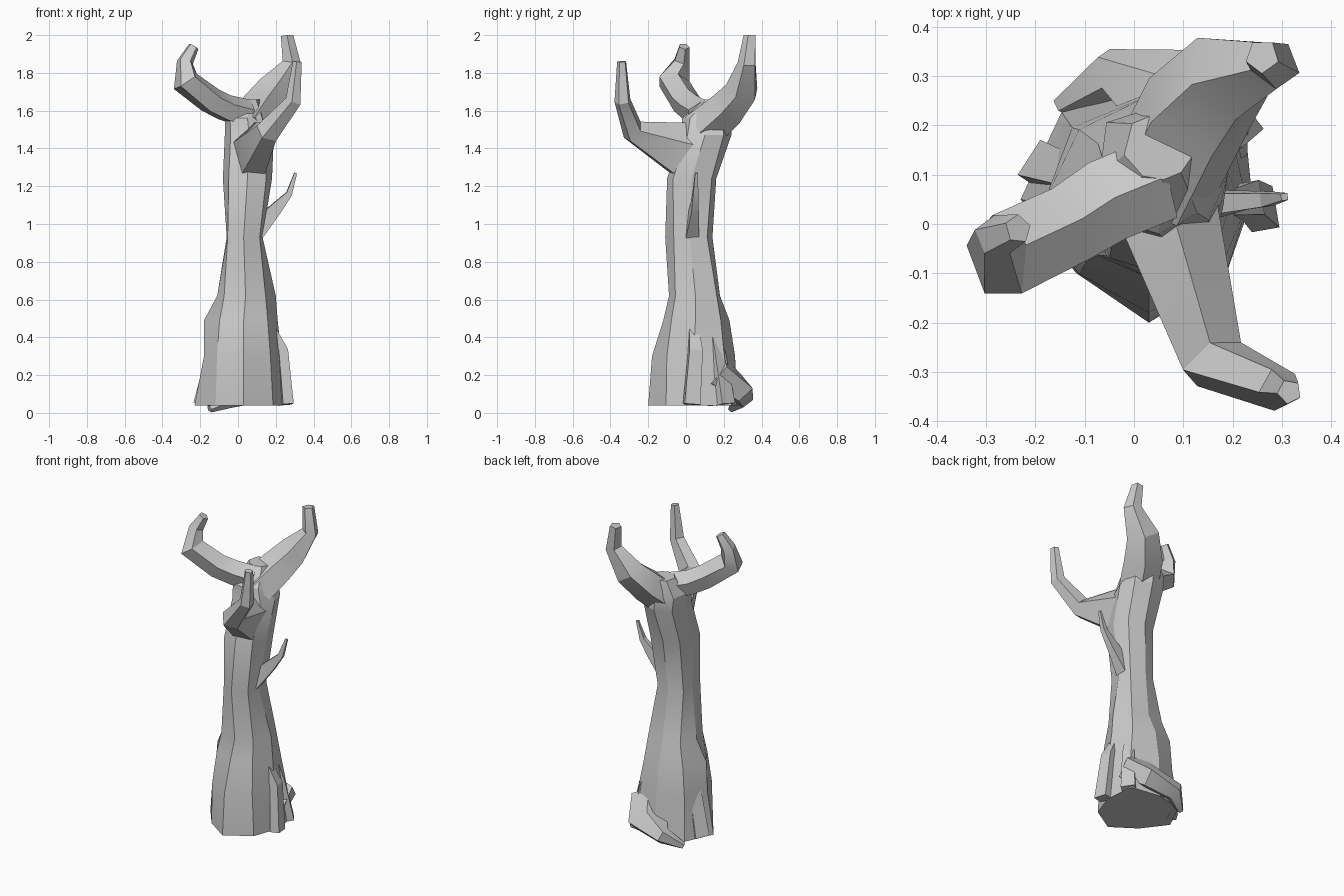
import bpy
from math import cos, sin, pi, radians
from mathutils import Vector


def loft(name, rings):
    """Skin equal-sided rings into a closed low-poly solid."""
    n = len(rings[0])
    verts = [(p[0], p[1], min(2.0, max(0.0, p[2]))) for r in rings for p in r]
    faces = [tuple(range(n))[::-1], tuple(range(len(verts) - n, len(verts)))]
    for i in range(len(rings) - 1):
        for k in range(n):
            a, b = i * n + k, i * n + (k + 1) % n
            faces.append((a, b, b + n, a + n))
    me = bpy.data.meshes.new(name)
    me.from_pydata(verts, [], faces)
    me.update()
    ob = bpy.data.objects.new(name, me)
    bpy.context.collection.objects.link(ob)
    bpy.ops.object.select_all(action='DESELECT')
    ob.select_set(True)
    bpy.context.view_layer.objects.active = ob
    bpy.ops.object.mode_set(mode='EDIT')
    bpy.ops.mesh.select_all(action='SELECT')
    bpy.ops.mesh.normals_make_consistent(inside=False)
    bpy.ops.object.mode_set(mode='OBJECT')
    bpy.ops.object.shade_smooth_by_angle(angle=radians(22))
    return ob


def limb(name, path, sides=5, phase=90):
    """Tapered limb; each path point is (x, y, z, half width, half height)."""
    pts = [Vector(p[:3]) for p in path]
    rings, side = [], None
    for i, p in enumerate(path):
        t = (pts[min(i + 1, len(pts) - 1)] - pts[max(i - 1, 0)]).normalized()
        side = t.cross(Vector((0, 0, 1))) if side is None else side - t * side.dot(t)
        side.normalize()
        up = side.cross(t)
        angs = [radians(phase) + 2 * pi * k / sides for k in range(sides)]
        rings.append([pts[i] + side * cos(a) * p[3] + up * sin(a) * p[4] for a in angs])
    return loft(name, rings)


# Trunk: centre x, y, z and eight radii counter-clockwise from +x
levels = [
    ((0.03, 0.05, 0.04), (.21, .27, .22, .25, .26, .21, .25, .22)),
    ((0.03, 0.04, 0.30), (.20, .23, .22, .22, .21, .20, .22, .20)),
    ((0.03, 0.05, 0.49), (.18, .19, .18, .20, .21, .18, .17, .18)),
    ((0.04, 0.05, 0.62), (.16, .16, .13, .16, .15, .16, .14, .15)),
    ((0.03, 0.02, 0.93), (.10, .13, .12, .12, .09, .12, .13, .12)),
    ((0.05, 0.03, 1.24), (.13, .15, .13, .13, .13, .14, .13, .14)),
    ((0.06, 0.10, 1.47), (.13, .14, .14, .15, .13, .14, .13, .13)),
    ((0.05, 0.10, 1.56), (.09, .13, .14, .15, .12, .13, .12, .11)),
    ((0.06, 0.14, 1.66), (.06, .08, .09, .09, .08, .06, .05, .05)),
]
loft("trunk", [[(c[0] + r * cos(k * pi / 4), c[1] + r * sin(k * pi / 4), c[2])
                for k, r in enumerate(rad)] for c, rad in levels])

# Three curled main branches
limb("back_branch", [(0.05, 0.08, 1.49, .12, .12), (0.12, 0.22, 1.61, .12, .105),
                     (0.19, 0.30, 1.71, .10, .09), (0.285, 0.325, 1.85, .055, .05),
                     (0.26, 0.34, 2.0, .035, .035)], 5, -90)
limb("left_branch", [(0.05, 0.09, 1.58, .09, .08), (-0.06, 0.045, 1.61, .09, .075),
                     (-0.14, -0.005, 1.65, .085, .075),
                     (-0.275, -0.07, 1.755, .09, .075), (-0.28, -0.025, 1.86, .045, .045),
                     (-0.235, -0.01, 1.94, .03, .03)])
limb("front_branch", [(0.07, 0.08, 1.36, .11, .15), (0.075, -0.01, 1.38, .105, .165),
                      (0.16, -0.28, 1.49, .07, .065), (0.295, -0.335, 1.65, .045, .045),
                      (0.315, -0.34, 1.86, .025, .025)])

# Small side twig
limb("side_twig", [(0.09, 0.03, 0.96, .05, .07), (0.20, 0.045, 1.08, .028, .045),
                   (0.27, 0.05, 1.16, .02, .022), (0.305, 0.055, 1.27, .01, .01)], 4, 45)

# Crooked root curling round the back
limb("back_root", [(0.15, 0.15, 0.22, .11, .10), (0.09, 0.26, 0.13, .12, .08),
                   (-0.05, 0.305, 0.08, .05, .06), (-0.15, 0.24, 0.02, .02, .02)])

# Buttress roots: top, knee and foot
for name, top, knee, foot in (
        ("right_buttress", (0.18, 0.04, 0.45), (0.235, 0.05, 0.33), (0.26, 0.03, 0.045)),
        ("rear_buttress", (0.14, 0.14, 0.48), (0.18, 0.17, 0.30), (0.215, 0.21, 0.045)),
        ("left_buttress", (-0.10, 0.08, 0.52), (-0.13, 0.10, 0.30), (-0.19, 0.12, 0.045))):
    limb(name, [top + (.035, .02), knee + (.05, .035), foot + (.06, .04)], 4, 45)
